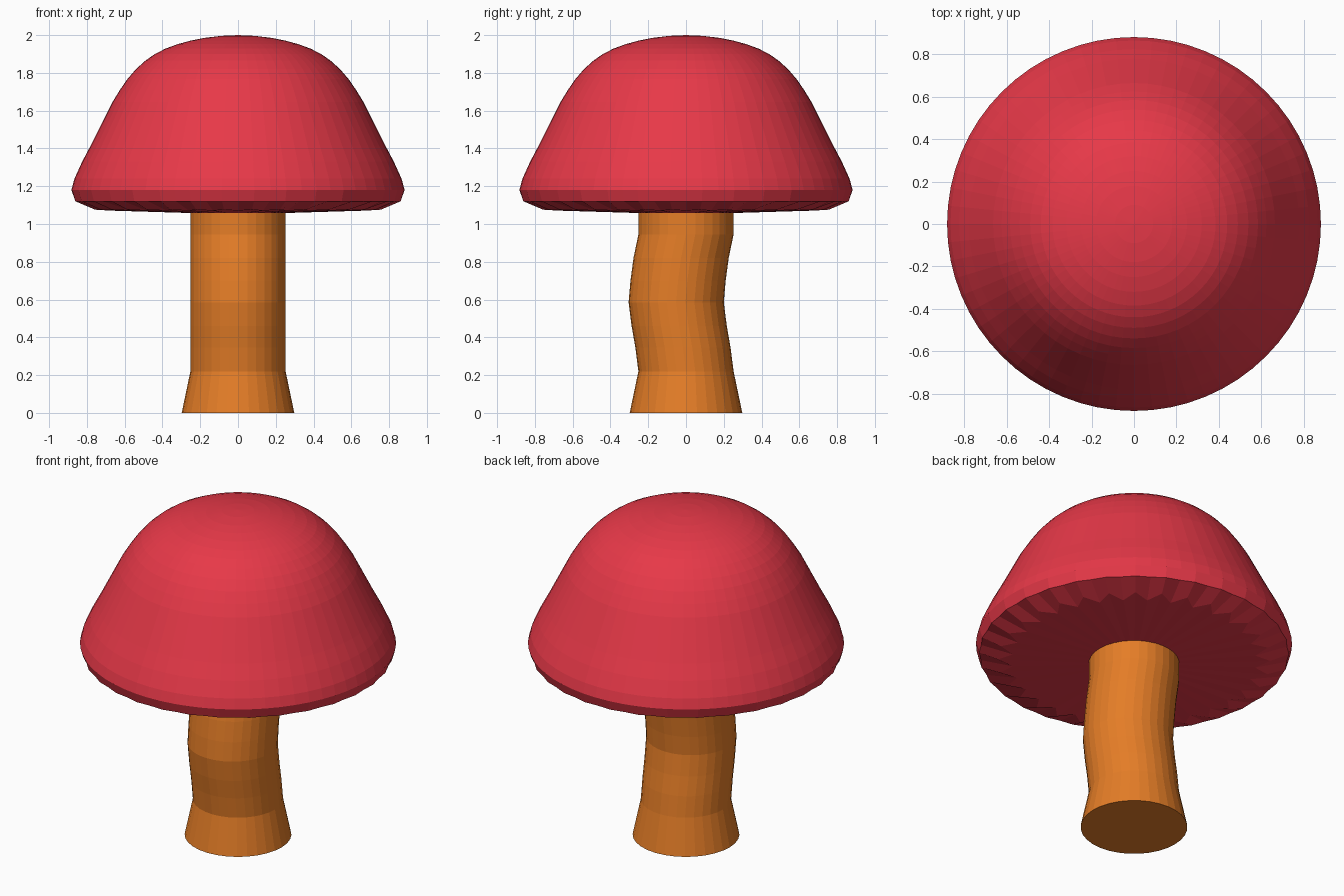
import bpy, bmesh, math

if "Cube" in bpy.data.objects:
    bpy.data.objects.remove(bpy.data.objects["Cube"])

SEG = 64


def material(name, rgb):
    m = bpy.data.materials.new(name)
    m.diffuse_color = (*rgb, 1)
    m.use_nodes = True
    m.node_tree.nodes["Principled BSDF"].inputs["Base Color"].default_value = m.diffuse_color
    return m


def ring(bm, n, z, radius, dy=0.0):
    """Ring of vertices; radius and z may be functions of the index."""
    r = radius if callable(radius) else (lambda i: radius)
    h = z if callable(z) else (lambda i: z)
    return [bm.verts.new((r(i) * math.cos(math.tau * i / n),
                          r(i) * math.sin(math.tau * i / n) + dy, h(i)))
            for i in range(n)]


def bridge(bm, a, b):
    n = len(a)
    for i in range(n):
        j = (i + 1) % n
        bm.faces.new((a[i], a[j], b[j], b[i]))


def fan(bm, loop, z):
    c = bm.verts.new((0, 0, z))
    for i in range(len(loop)):
        bm.faces.new((loop[i], loop[(i + 1) % len(loop)], c))


def finish(bm, name, mat):
    bmesh.ops.recalc_face_normals(bm, faces=bm.faces)
    me = bpy.data.meshes.new(name)
    bm.to_mesh(me)
    bm.free()
    me.materials.append(mat)
    ob = bpy.data.objects.new(name, me)
    bpy.context.collection.objects.link(ob)
    return ob


# Cap: revolved dome, rolled rim and a toothed gill edge underneath
bm = bmesh.new()
profile = [(0.882, 1.18), (0.866, 1.24), (0.825, 1.33), (0.78, 1.415),
           (0.74, 1.495), (0.70, 1.575), (0.665, 1.645), (0.625, 1.71), (0.585, 1.768),
           (0.54, 1.82), (0.49, 1.865), (0.44, 1.9), (0.385, 1.928), (0.32, 1.952),
           (0.25, 1.971), (0.18, 1.985), (0.09, 1.996)]
rim = ring(bm, SEG, 1.12, lambda i: 0.865 if i % 2 else 0.857)
rings = [rim] + [ring(bm, SEG, z, r) for r, z in profile]
gills = ring(bm, SEG, lambda i: 1.076 if i % 2 else 1.071,
             lambda i: 0.76 if i % 2 else 0.68)
for a, b in zip([gills] + rings, rings):
    bridge(bm, a, b)
fan(bm, rings[-1], 2.0)
inner = ring(bm, SEG, 1.058, 0.25)
bridge(bm, inner, gills)
fan(bm, inner, 1.058)
finish(bm, "cap", material("cap_red", (0.80, 0.04, 0.065)))

# Stem: flared foot and a gentle bow towards the front
bm = bmesh.new()
sections = [(0, 0.298, 0), (0.22, 0.252, 0), (0.345, 0.252, -0.016), (0.46, 0.252, -0.036),
            (0.585, 0.252, -0.052), (0.70, 0.252, -0.042), (0.82, 0.252, -0.026),
            (0.945, 0.252, 0), (1.07, 0.252, 0)]
rings = [ring(bm, 32, z, r, dy) for z, r, dy in sections]
for a, b in zip(rings, rings[1:]):
    bridge(bm, a, b)
bm.faces.new(rings[0])
bm.faces.new(rings[-1])
finish(bm, "stem", material("stem_orange", (0.78, 0.205, 0.02)))
